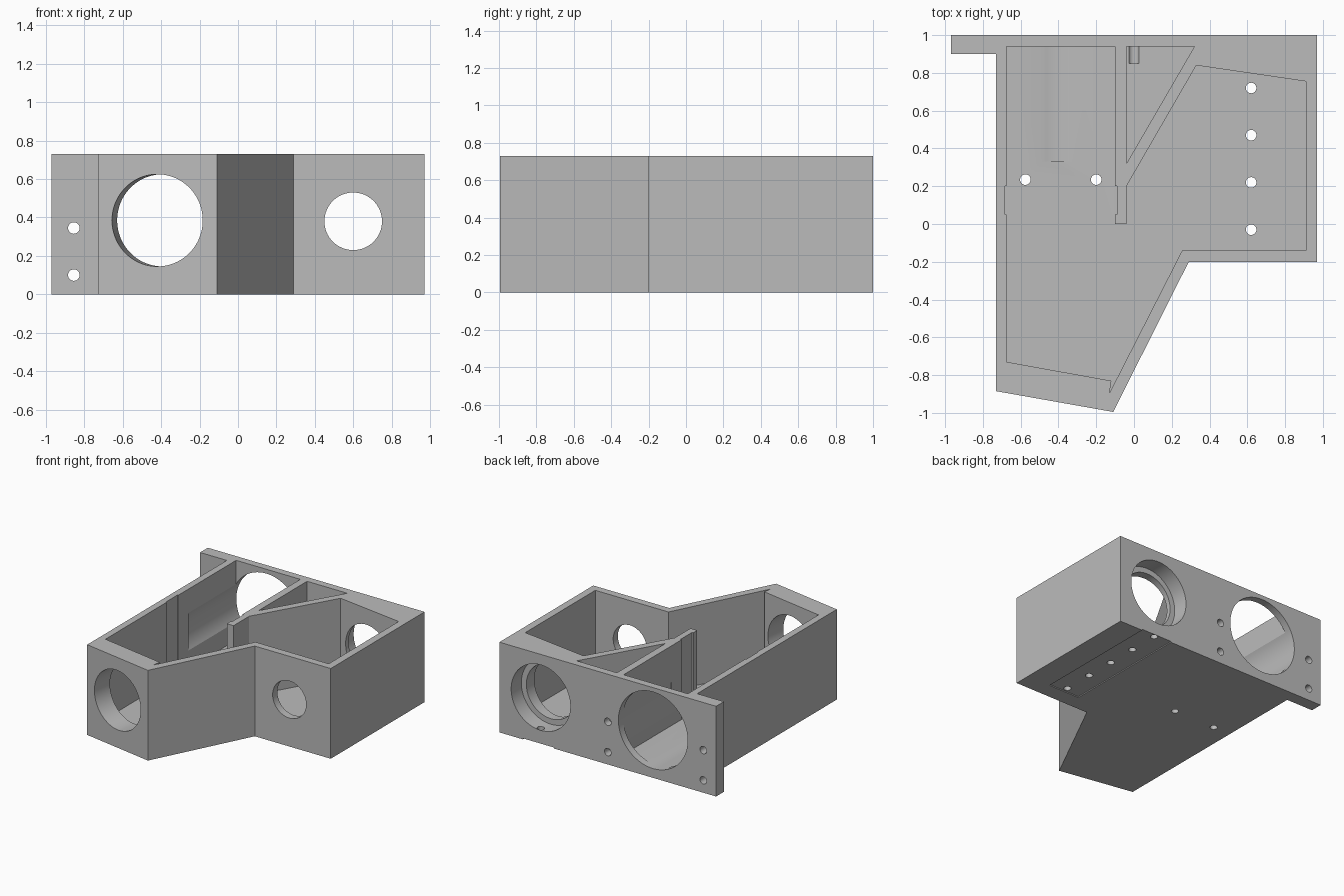
import bpy
import bmesh
from math import radians, atan2
from mathutils import Matrix, Vector

cube = bpy.data.objects.get("Cube")
if cube:
    bpy.data.objects.remove(cube, do_unlink=True)

HEIGHT, FLOOR, OVER = 0.73, 0.085, 0.9

grey = bpy.data.materials.new("plain grey")
grey.use_nodes = True
grey.diffuse_color = (0.5, 0.5, 0.5, 1)
grey.node_tree.nodes["Principled BSDF"].inputs["Base Color"].default_value = (0.5, 0.5, 0.5, 1)


def make_object(name, bm):
    bmesh.ops.recalc_face_normals(bm, faces=bm.faces)
    mesh = bpy.data.meshes.new(name)
    bm.to_mesh(mesh)
    bm.free()
    mesh.materials.append(grey)
    obj = bpy.data.objects.new(name, mesh)
    bpy.context.collection.objects.link(obj)
    return obj


def prism(name, outline, z0, z1):
    """Extrude a plan outline between two heights."""
    bm = bmesh.new()
    face = bm.faces.new([bm.verts.new((x, y, z0)) for x, y in outline])
    top = bmesh.ops.extrude_face_region(bm, geom=[face])["geom"]
    verts = [v for v in top if isinstance(v, bmesh.types.BMVert)]
    bmesh.ops.translate(bm, verts=verts, vec=(0, 0, z1 - z0))
    return make_object(name, bm)


def block(name, x0, x1, y0, y1, z0, z1):
    return prism(name, [(x0, y0), (x1, y0), (x1, y1), (x0, y1)], z0, z1)


def rod(name, start, end, radius, sides=64):
    """Cylinder between two points."""
    a, b = Vector(start), Vector(end)
    turn = (b - a).to_track_quat("Z", "Y").to_matrix().to_4x4()
    bm = bmesh.new()
    bmesh.ops.create_cone(bm, cap_ends=True, segments=sides, radius1=radius,
                          radius2=radius, depth=(b - a).length,
                          matrix=Matrix.Translation((a + b) / 2) @ turn)
    return make_object(name, bm)


# Solid body with the side mounting tab
body = prism("housing", [(-0.97, 1), (-0.97, 0.9), (-0.73, 0.9), (-0.73, -0.885),
                         (-0.11, -0.995), (0.29, -0.2), (0.97, -0.2), (0.97, 1)], 0, HEIGHT)

cutters = []

# Main pocket, wrapping round the divider, and the triangular pocket
cutters.append(prism("main_pocket", [
    (-0.675, 0.94), (-0.675, -0.73), (-0.12, -0.83), (-0.13, -0.895), (0.255, -0.14),
    (0.91, -0.14), (0.91, 0.755), (0.33, 0.84), (-0.04, 0.2), (-0.04, 0),
    (-0.1, 0), (-0.1, 0.94)], FLOOR, OVER))
cutters.append(prism("triangle_pocket", [(-0.04, 0.94), (-0.04, 0.32), (0.32, 0.94)], FLOOR, OVER))

# Shallow upright slots and the recess under the floor
cutters.append(block("plate_slot", -0.682, -0.09, 0.05, 0.2, FLOOR + 0.001, OVER))
cutters.append(block("base_recess", 0.48, 0.76, -0.07, 1.1, -0.1, 0.008))

# Large rear bore and angled front bore
cutters.append(rod("rear_bore", (-0.405, 0.33, 0.385), (-0.405, 1.1, 0.385), 0.31, 96))
axis = Vector((0.167, 0.986, 0)) * 0.2
middle = Vector((-0.42, -0.94, 0.385))
cutters.append(rod("front_bore", middle - axis, middle + axis, 0.24, 96))

# Stepped rear bore and small front opening on the other side
cutters.append(rod("stepped_bore", (0.6, 0.87, 0.38), (0.6, 1.1, 0.38), 0.265))
cutters.append(rod("bore_lip", (0.6, 0.7, 0.38), (0.6, 0.95, 0.38), 0.22))
cutters.append(rod("small_opening", (0.6, -0.3, 0.38), (0.6, 0, 0.38), 0.15))

# Screw holes through the rear wall and the floor
for x in (-0.855, 0.0):
    for z in (0.1, 0.345):
        cutters.append(rod("wall_screw", (x, 0.85, z), (x, 1.1, z), 0.03, 24))
floor_holes = [(-0.575, 0.235), (-0.2, 0.235)] + [(0.62, -0.03 + 0.25 * i) for i in range(5)]
for x, y in floor_holes:
    cutters.append(rod("floor_screw", (x, y, -0.1), (x, y, 0.2), 0.028, 24))

# Cut everything out of the body
bpy.context.view_layer.objects.active = body
for cutter in cutters:
    mod = body.modifiers.new("cut", "BOOLEAN")
    mod.operation = "DIFFERENCE"
    mod.solver = "EXACT"
    mod.object = cutter
    bpy.ops.object.modifier_apply(modifier=mod.name)
    bpy.data.objects.remove(cutter, do_unlink=True)

bpy.ops.object.select_all(action="DESELECT")
body.select_set(True)
bpy.ops.object.shade_smooth_by_angle(angle=radians(25))
